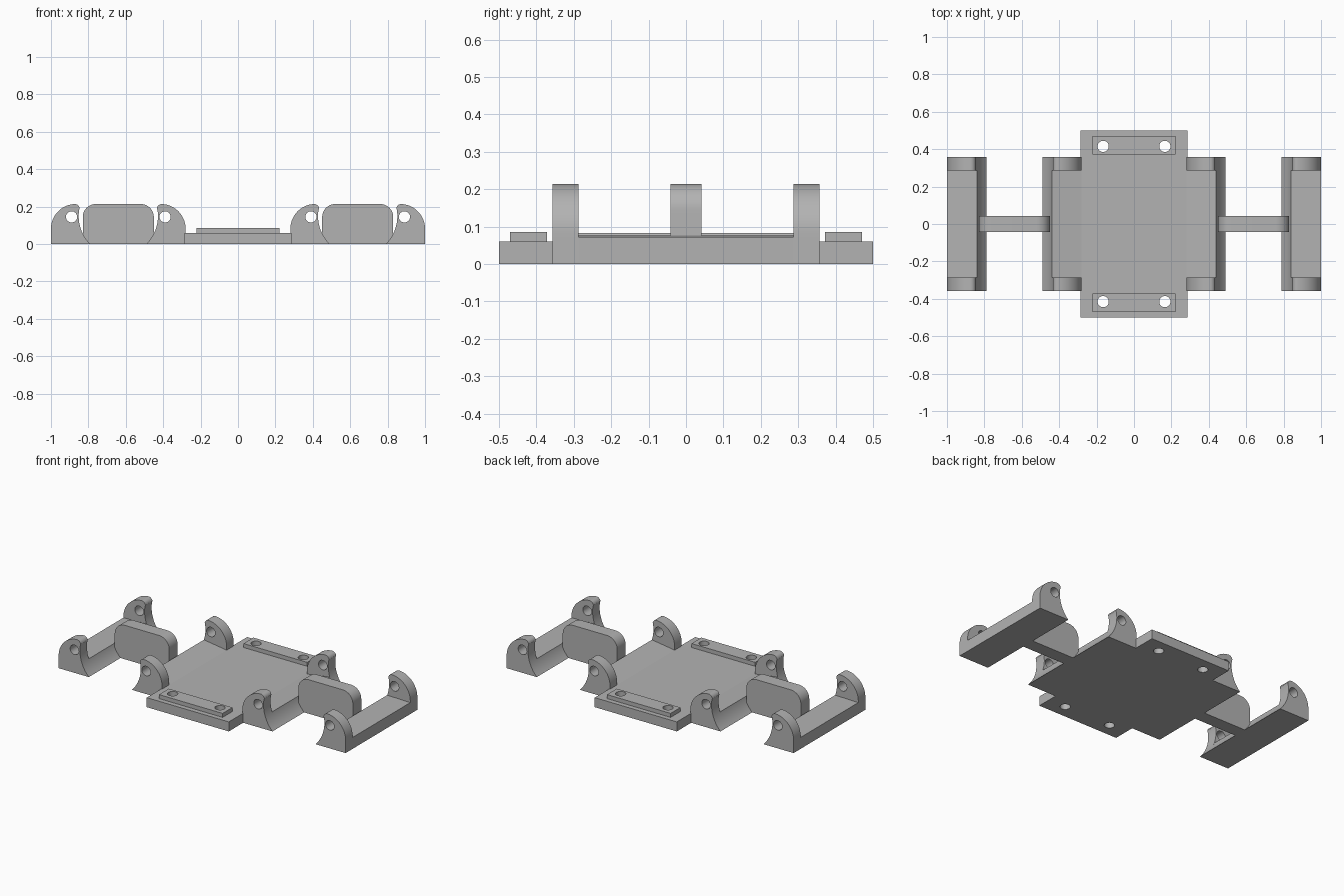
import bpy, bmesh
from math import cos, sin, pi, radians, atan2, sqrt

if "Cube" in bpy.data.objects:
    bpy.data.objects.remove(bpy.data.objects["Cube"])

gray = bpy.data.materials.new("plain_gray")
gray.use_nodes = True
gray.diffuse_color = (0.45, 0.45, 0.45, 1)
gray.node_tree.nodes["Principled BSDF"].inputs["Base Color"].default_value = gray.diffuse_color

CUP_X, CUP_Z, CUP_R = 0.64, 0.15, 0.212   # round cradle between paired brackets
EAR_IN, EAR_OUT = 0.287, 0.357            # ear thickness range along y


def arc(cx, cz, r, a0, a1, n):
    angles = [radians(a0 + (a1 - a0) * i / n) for i in range(n + 1)]
    return [(cx + r * cos(a), cz + r * sin(a)) for a in angles]


def prism(name, outline, y0, y1):
    """Extrude an x-z outline along y."""
    bm = bmesh.new()
    face = bm.faces.new([bm.verts.new((x, y0, z)) for x, z in outline])
    ext = bmesh.ops.extrude_face_region(bm, geom=[face])
    verts = [v for v in ext["geom"] if isinstance(v, bmesh.types.BMVert)]
    bmesh.ops.translate(bm, vec=(0, y1 - y0, 0), verts=verts)
    bmesh.ops.recalc_face_normals(bm, faces=bm.faces)
    mesh = bpy.data.meshes.new(name)
    bm.to_mesh(mesh)
    bm.free()
    mesh.materials.append(gray)
    obj = bpy.data.objects.new(name, mesh)
    bpy.context.collection.objects.link(obj)
    return obj


def box(name, half_x, y0, y1, z0, z1):
    return prism(name, [(-half_x, z0), (half_x, z0), (half_x, z1), (-half_x, z1)], y0, y1)


def activate(obj):
    bpy.ops.object.select_all(action="DESELECT")
    obj.select_set(True)
    bpy.context.view_layer.objects.active = obj


def drill(obj, loc, along_y=False, r=0.03):
    """Cut a round hole through a part."""
    bpy.ops.mesh.primitive_cylinder_add(vertices=32, radius=r, depth=0.3, location=loc,
                                        rotation=(pi / 2 if along_y else 0, 0, 0))
    cutter = bpy.context.object
    cutter.hide_render = True
    cutter.data.materials.append(gray)
    mod = obj.modifiers.new("hole", "BOOLEAN")
    mod.operation, mod.solver, mod.object = "DIFFERENCE", "EXACT", cutter
    activate(obj)
    bpy.ops.object.modifier_apply(modifier=mod.name)
    bpy.data.objects.remove(cutter)


def smooth(obj):
    activate(obj)
    bpy.ops.object.shade_smooth_by_angle(angle=radians(30))


def cup(z_top):
    """Concave cradle curve from the ground up to a height, outward from the cup centre."""
    a0 = -atan2(CUP_Z, sqrt(CUP_R ** 2 - CUP_Z ** 2))
    dz = z_top - CUP_Z
    a1 = atan2(dz, sqrt(CUP_R ** 2 - dz ** 2))
    return arc(0, CUP_Z, CUP_R, a0 * 180 / pi, a1 * 180 / pi, 16)


# Base plate and the two raised strips, with screw holes
plate = box("base_plate", 0.286, -0.5, 0.5, 0, 0.06)
strips = [box("front_strip", 0.222, -0.47, -0.372, 0.06, 0.085),
          box("back_strip", 0.222, 0.372, 0.47, 0.06, 0.085)]
for x in (-0.165, 0.165):
    for strip, y in zip(strips, (-0.415, 0.415)):
        drill(plate, (x, y, 0))
        drill(strip, (x, y, 0.07))
for part in [plate] + strips:
    smooth(part)

# Ear outline: cradle curve, rounded tip, big outer round
ear = cup(0.18) + arc(0.233, 0.187, 0.027, 170, 90, 6) + arc(0.227, 0.081, 0.133, 88, 0, 18) + [(0.36, 0)]

for side, side_name in ((1, "left"), (-1, "right")):
    for way, way_name in ((1, "outer"), (-1, "inner")):
        def place(points):
            return [(side * (CUP_X + way * u), z) for u, z in points]

        # Low bar joining the pair of ears
        crest, edge = (0.076, 0.072) if way == 1 else (0.083, 0.06)
        bar = prism(f"{side_name}_{way_name}_bar", place(cup(crest) + [(0.36, edge), (0.36, 0)]),
                    -EAR_IN, EAR_IN)
        smooth(bar)

        # Ears with a pin hole
        for y_dir, y_name in ((-1, "front"), (1, "back")):
            lug = prism(f"{side_name}_{way_name}_{y_name}_ear", place(ear),
                        y_dir * EAR_IN, y_dir * EAR_OUT)
            drill(lug, (side * (CUP_X + way * 0.25), y_dir * 0.32, 0.145), along_y=True)
            smooth(lug)

    # Upright rounded web linking both bars
    half, top, r = 0.19, 0.214, 0.07
    outline = ([(-half, 0), (half, 0)] + arc(half - r, top - r, r, 0, 90, 10)
               + arc(r - half, top - r, r, 90, 180, 10))
    web = prism(f"{side_name}_web", [(side * CUP_X + u, z) for u, z in outline], -0.042, 0.042)
    smooth(web)
